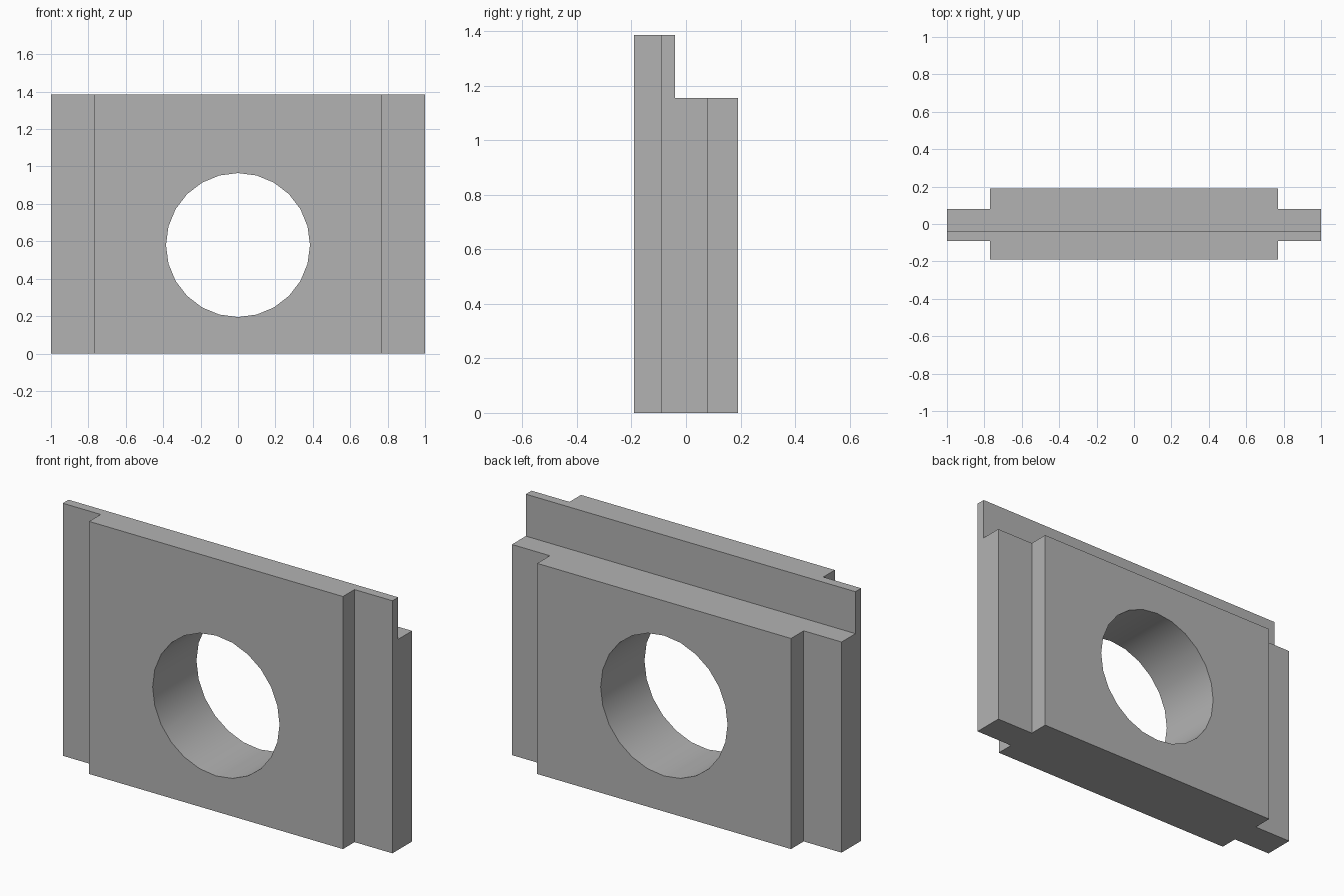
import bpy
import bmesh
import math
from mathutils import Matrix

cube = bpy.data.objects.get("Cube")
if cube:
    bpy.data.objects.remove(cube, do_unlink=True)

HEIGHT, STEP_HEIGHT, STEP_Y = 1.385, 1.155, -0.04
HOLE_Z, HOLE_RADIUS, HOLE_SIDES = 0.58, 0.385, 24

grey = bpy.data.materials.new("plain grey")
grey.use_nodes = True
grey.diffuse_color = (0.45, 0.45, 0.45, 1)
grey.node_tree.nodes["Principled BSDF"].inputs["Base Color"].default_value = grey.diffuse_color


def make_object(name, bm):
    bmesh.ops.recalc_face_normals(bm, faces=bm.faces)
    mesh = bpy.data.meshes.new(name)
    bm.to_mesh(mesh)
    bm.free()
    mesh.materials.append(grey)
    obj = bpy.data.objects.new(name, mesh)
    bpy.context.collection.objects.link(obj)
    return obj


def cut(target, cutter):
    cutter.hide_render = True
    bpy.context.view_layer.objects.active = target
    mod = target.modifiers.new("cut", 'BOOLEAN')
    mod.operation = 'DIFFERENCE'
    mod.solver = 'EXACT'
    mod.object = cutter
    bpy.ops.object.modifier_apply(modifier=mod.name)
    bpy.data.objects.remove(cutter, do_unlink=True)


# Plate with a thinner tongue down each side, extruded from its plan
right_half = [(0.77, -0.19), (0.77, -0.09), (1, -0.09),
              (1, 0.08), (0.77, 0.08), (0.77, 0.19)]
plan = right_half + [(-x, y) for x, y in reversed(right_half)]
bm = bmesh.new()
base = bm.faces.new([bm.verts.new((x, y, 0)) for x, y in plan])
extruded = bmesh.ops.extrude_face_region(bm, geom=[base])["geom"]
top_verts = [v for v in extruded if isinstance(v, bmesh.types.BMVert)]
bmesh.ops.translate(bm, verts=top_verts, vec=(0, 0, HEIGHT))
plate = make_object("slotted_plate", bm)

# Step along the top of the back
bm = bmesh.new()
bmesh.ops.create_cube(bm, size=1, matrix=Matrix.Translation((0, STEP_Y + 0.5, STEP_HEIGHT + 0.5))
                      @ Matrix.Diagonal((3, 1, 1, 1)))
cut(plate, make_object("step_cutter", bm))

# Round hole through the middle
bm = bmesh.new()
bmesh.ops.create_cone(bm, cap_ends=True, segments=HOLE_SIDES, radius1=HOLE_RADIUS,
                      radius2=HOLE_RADIUS, depth=2,
                      matrix=Matrix.Translation((0, 0, HOLE_Z))
                      @ Matrix.Rotation(math.pi / 2, 4, 'X'))
cut(plate, make_object("hole_cutter", bm))

# Smooth the bore, keep the corners sharp
bpy.ops.object.select_all(action='DESELECT')
plate.select_set(True)
bpy.context.view_layer.objects.active = plate
bpy.ops.object.shade_smooth_by_angle(angle=math.radians(30))
